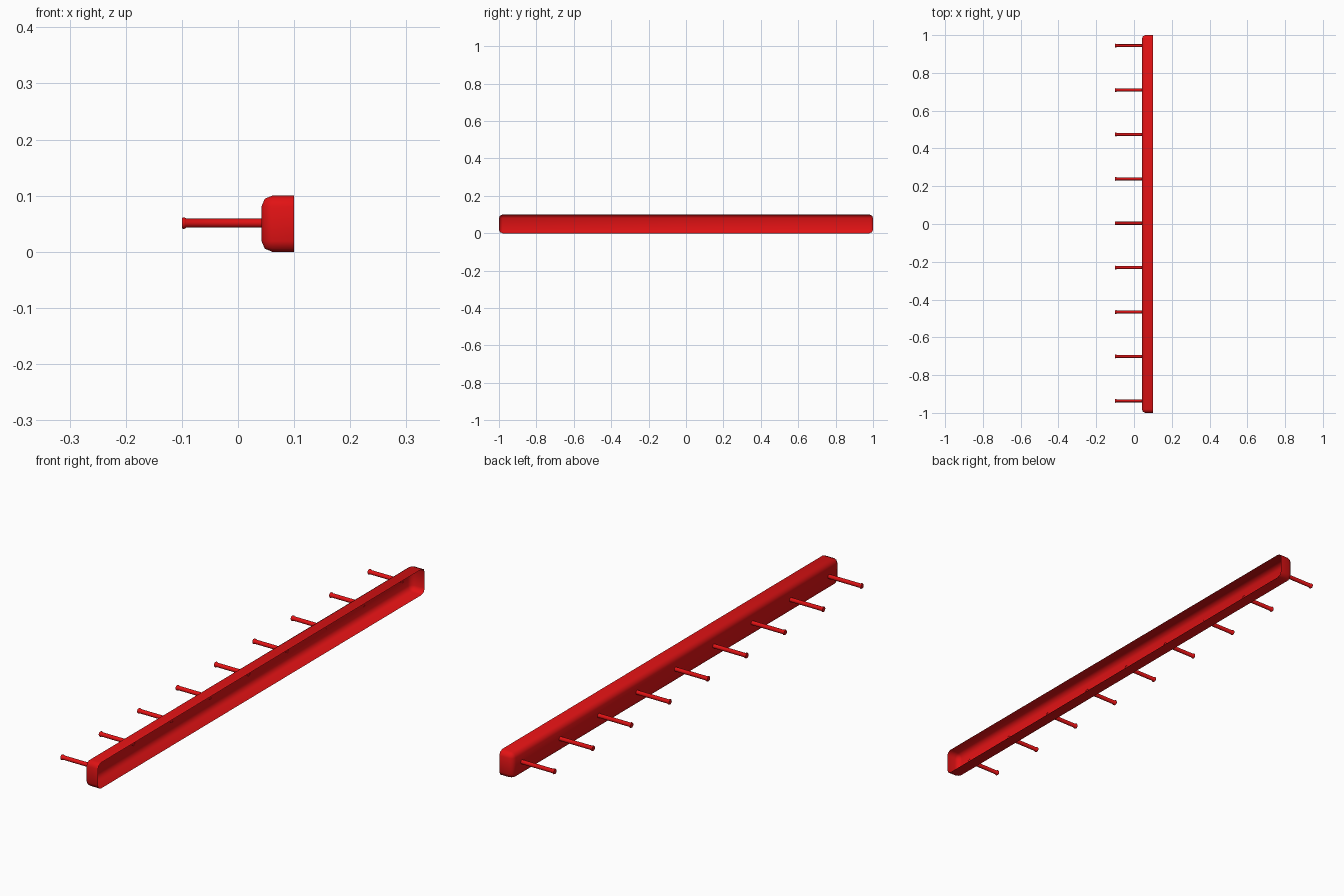
import bpy
import bmesh
import math
from mathutils import Vector

cube = bpy.data.objects.get("Cube")
if cube:
    bpy.data.objects.remove(cube, do_unlink=True)

# Single red finish
red = bpy.data.materials.new("red")
red.use_nodes = True
colour = (0.75, 0.006, 0.007, 1)
red.diffuse_color = colour
red.node_tree.nodes["Principled BSDF"].inputs["Base Color"].default_value = colour


def finish_mesh(bm, name, angle=None):
    for face in bm.faces:
        face.smooth = True
    mesh = bpy.data.meshes.new(name)
    bm.to_mesh(mesh)
    bm.free()
    mesh.materials.append(red)
    if angle:
        mesh.set_sharp_from_angle(angle=math.radians(angle))
    return mesh


def add_object(name, mesh, location=(0, 0, 0)):
    obj = bpy.data.objects.new(name, mesh)
    obj.location = location
    bpy.context.collection.objects.link(obj)
    return obj


# Rail: thin rounded channel, open towards +x
back, rim = 0.042, 0.1
bm = bmesh.new()
bmesh.ops.create_cube(bm, size=1)
bmesh.ops.scale(bm, vec=(rim - back, 2, 0.1), verts=bm.verts)
bmesh.ops.translate(bm, vec=((rim + back) / 2, 0, 0.05), verts=bm.verts)
open_side = [f for f in bm.faces if f.normal.x > 0.9]
bmesh.ops.delete(bm, geom=open_side, context='FACES_ONLY')
inner_edges = [e for e in bm.edges if not e.is_boundary]
bmesh.ops.bevel(bm, geom=inner_edges, offset=0.019, segments=2,
                profile=0.5, affect='EDGES', clamp_overlap=True)
add_object("rail", finish_mesh(bm, "rail"))

# Peg: turned profile of (x, radius) with a small rounded knob at the tip
profile = [(back + 0.001, 0.008), (-0.092, 0.008), (-0.094, 0.0095),
           (-0.097, 0.0105), (-0.1, 0.009), (-0.1, 0)]
bm = bmesh.new()
verts = [bm.verts.new(Vector((x, 0, r))) for x, r in profile]
edges = [bm.edges.new(pair) for pair in zip(verts, verts[1:])]
bmesh.ops.spin(bm, geom=verts + edges, cent=(0, 0, 0), axis=(1, 0, 0),
               angle=math.tau, steps=16, use_merge=True)
bmesh.ops.remove_doubles(bm, verts=bm.verts, dist=0.0001)
bmesh.ops.recalc_face_normals(bm, faces=bm.faces)
peg_mesh = finish_mesh(bm, "peg", 50)

# Row of nine pegs
for i in range(9):
    add_object(f"peg_{i + 1}", peg_mesh, (0, 0.004 + (i - 4) * 0.235, 0.051))
